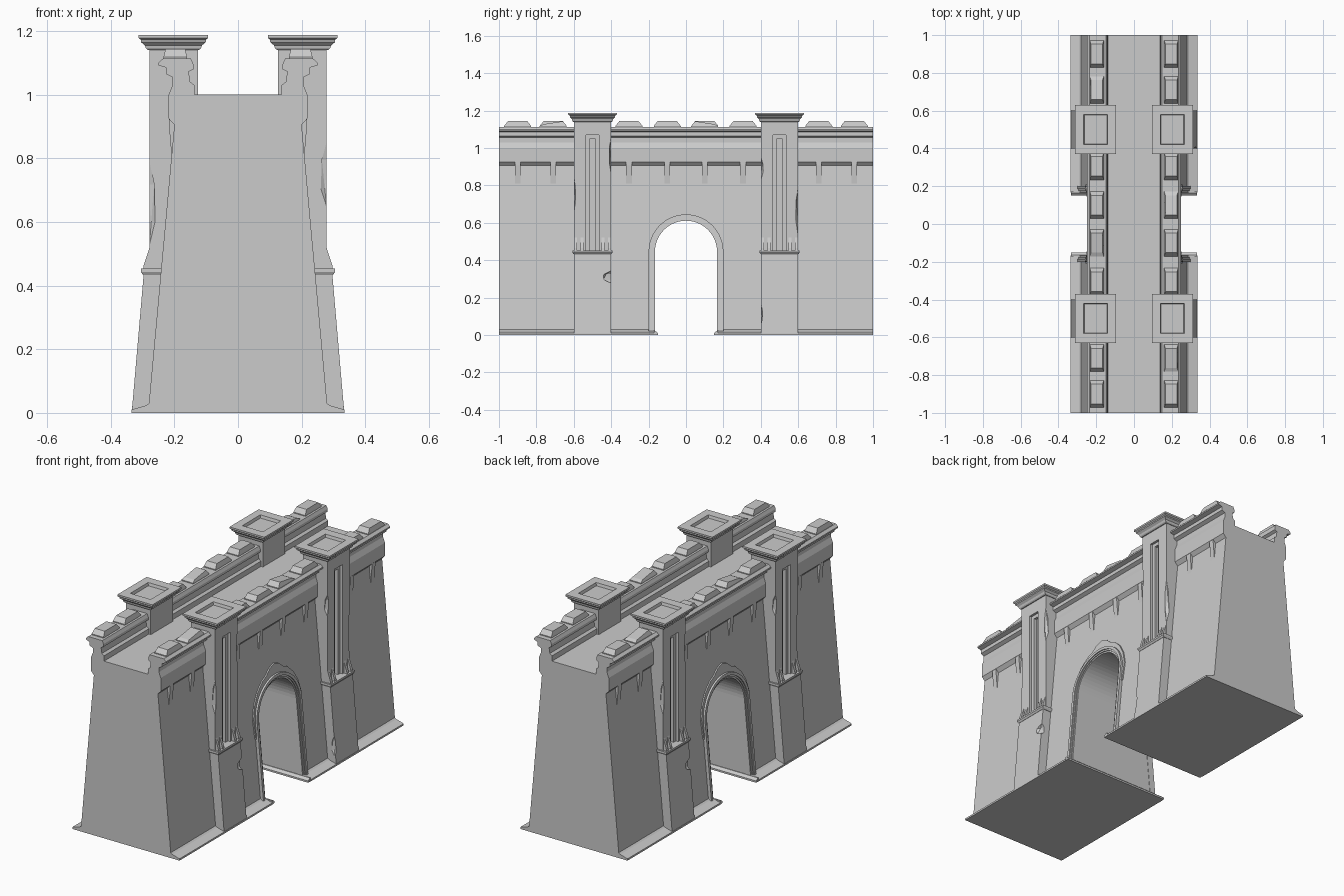
import bpy, bmesh, math
from mathutils import Vector

cube = bpy.data.objects.get("Cube")
if cube:
    bpy.data.objects.remove(cube, do_unlink=True)

stone = bpy.data.materials.new("pale_grey_stone")
stone.use_nodes = True
GREY = (0.6, 0.6, 0.6, 1)
stone.diffuse_color = GREY
stone.node_tree.nodes["Principled BSDF"].inputs["Base Color"].default_value = GREY

ORDER = {"x": lambda p, d: (d, p[0], p[1]),
         "y": lambda p, d: (p[0], d, p[1]),
         "z": lambda p, d: (p[0], p[1], d)}


def finish(name, bm):
    bmesh.ops.recalc_face_normals(bm, faces=bm.faces)
    mesh = bpy.data.meshes.new(name)
    bm.to_mesh(mesh)
    bm.free()
    mesh.materials.append(stone)
    obj = bpy.data.objects.new(name, mesh)
    bpy.context.collection.objects.link(obj)
    return obj


def prism(name, pts, start, end, axis):
    """Extrude a flat outline along one axis."""
    bm = bmesh.new()
    face = bm.faces.new([bm.verts.new(ORDER[axis](p, start)) for p in pts])
    out = bmesh.ops.extrude_face_region(bm, geom=[face])
    step = Vector(ORDER[axis]((0, 0), end - start))
    bmesh.ops.translate(bm, vec=step, verts=[v for v in out["geom"] if isinstance(v, bmesh.types.BMVert)])
    return finish(name, bm)


def stack(name, cx, cy, layers):
    """Rectangular rings (half x, half y, z) skinned in order and closed."""
    bm = bmesh.new()
    rings = [[bm.verts.new((cx + sx * hx, cy + sy * hy, z))
              for sx, sy in ((-1, -1), (1, -1), (1, 1), (-1, 1))] for hx, hy, z in layers]
    for low, high in zip(rings, rings[1:]):
        for i in range(4):
            j = (i + 1) % 4
            bm.faces.new((low[i], low[j], high[j], high[i]))
    bm.faces.new(rings[0])
    bm.faces.new(rings[-1])
    return finish(name, bm)


def opposite(obj):
    """Repeat a part on the other long side of the gate."""
    twin = obj.copy()
    twin.name = obj.name + "_opposite"
    twin.rotation_euler.z = math.pi
    bpy.context.collection.objects.link(twin)


def cut(obj, cutter):
    mod = obj.modifiers.new("cut", "BOOLEAN")
    mod.operation = "DIFFERENCE"
    mod.solver = "EXACT"
    mod.object = cutter


def wall_x(z):
    return 0.283 - 0.0914 * z


SPRING = 0.445


def arch(r, base=0.0, steps=28):
    return ([(r, base)] + [(r * math.cos(math.pi * i / steps), SPRING + r * math.sin(math.pi * i / steps))
                           for i in range(steps + 1)] + [(-r, base)])


# Main wall with plinth, overhanging frieze, parapets and walkway
half = [(0.335, 0), (0.335, 0.01), (0.29, 0.023), (0.28, 0.03), (0.2, 0.905), (0.218, 0.925),
        (0.218, 1.0), (0.206, 1.03), (0.206, 1.055), (0.226, 1.065), (0.226, 1.085), (0.25, 1.092),
        (0.25, 1.1), (0.236, 1.113), (0.148, 1.113), (0.14, 1.095), (0.14, 1.08), (0.155, 1.072),
        (0.15, 1.04), (0.137, 1.03), (0.137, 1.0)]
wall = prism("gate_wall", half + [(-x, z) for x, z in reversed(half)], -1, 1, "y")
opening = prism("opening_cutter", arch(0.168, -0.1), -0.6, 0.6, "x")
opening.hide_render = True
opening.display_type = "WIRE"
cut(wall, opening)

# Plinth returning through the passage
jamb = prism("passage_plinth", [(0.172, 0), (0.15, 0), (0.15, 0.01), (0.164, 0.022), (0.172, 0.022)],
             -0.333, 0.333, "x")
opposite(jamb)


# Stepped arch surround leaning with the wall, and its pointed hood
def leaning(name, outer, inner, depth):
    obj = prism(name, outer + inner[::-1], -0.03, depth, "x")
    for v in obj.data.vertices:
        v.co.x += wall_x(v.co.z)
    opposite(obj)


leaning("arch_outer_moulding", arch(0.2), arch(0.184), 0.018)
leaning("arch_middle_moulding", arch(0.185), arch(0.175), 0.012)
leaning("arch_inner_moulding", arch(0.176), arch(0.166), 0.006)
side = [(0.207, 0.36), (0.214, 0.47), (0.195, 0.54), (0.16, 0.6), (0.11, 0.645), (0.075, 0.66), (0.04, 0.69)]
hood = side + [(0, 0.703)] + [(-y, z) for y, z in reversed(side)]
leaning("arch_hood", hood, arch(0.19, 0.36), 0.007)

# Weathered chips to carve from the tower corners: y, z, width, height
chips = bmesh.new()
for y, z, w, h in ((-0.4, 0.31, 0.05, 0.035), (-0.4, 0.96, 0.012, 0.1), (-0.6, 0.75, 0.01, 0.1),
                   (0.4, 0.89, 0.014, 0.06), (0.6, 0.66, 0.015, 0.13), (0.4, 0.11, 0.01, 0.06)):
    for s in (1, -1):
        made = bmesh.ops.create_icosphere(chips, subdivisions=1, radius=1)["verts"]
        for v in made:
            x = 0.278 if z > 0.45 else 0.333 - 0.086 * z
            v.co = (s * (x + v.co.x * 0.02), s * (y + v.co.y * w), z + v.co.z * h)
chip_cutter = finish("chip_cutter", chips)
chip_cutter.hide_render = True
chip_cutter.display_type = "WIRE"

# Four towers
for y in (-0.5, 0.5):
    pier = prism("tower_pier", [(0.2, 0), (0.334, 0), (0.296, 0.44), (0.2, 0.44)], y - 0.1, y + 0.1, "y")
    plan = [(0.278, 0.1), (0.278, 0.034), (0.264, 0.034), (0.264, 0.013), (0.248, 0.013)]
    plan = [(0.125, 0.1)] + plan + [(x, -d) for x, d in reversed(plan)] + [(0.125, -0.1)]
    shaft = prism("tower_shaft", [(x, y + d) for x, d in plan], 0.445, 1.15, "z")
    for part in (pier, shaft):
        cut(part, chip_cutter)
    parts = [pier, shaft,
             stack("panel_head", 0.26, y, [(0.018, 0.036, 1.07), (0.018, 0.036, 1.149)]),
             stack("slot_head", 0.25, y, [(0.014, 0.014, 1.05), (0.014, 0.014, 1.149)]),
             stack("tower_ledge", 0.25, y, [(0.048, 0.102, 0.433), (0.055, 0.108, 0.443), (0.055, 0.108, 0.453)]),
             stack("tower_cap", 0.203, y,
                   [(0.08, 0.103, 1.14), (0.086, 0.108, 1.145), (0.09, 0.11, 1.155), (0.102, 0.121, 1.165),
                    (0.102, 0.121, 1.172), (0.109, 0.13, 1.178), (0.109, 0.13, 1.188),
                    (0.064, 0.08, 1.188), (0.06, 0.076, 1.172)])]
    for d in (-0.09, -0.055, 0.055, 0.09):
        parts.append(prism("ledge_spur", [(0.27, 0.45), (0.298, 0.45), (0.296, 0.465), (0.278, 0.52), (0.27, 0.52)],
                           y + d - 0.008, y + d + 0.008, "y"))
    for part in parts:
        opposite(part)

# Merlons along the parapet, some broken, and corbels under the frieze
for y in (-0.9, -0.71, -0.305, -0.1, 0.1, 0.305, 0.71, 0.9):
    merlon = stack("merlon", 0.197, y, [(0.037, 0.072, 1.105), (0.037, 0.072, 1.118),
                                        (0.031, 0.052, 1.143)])
    if y in (-0.71, 0.1):
        for v in merlon.data.vertices:
            if v.co.z > 1.13 and (v.co.y < y) == (y < 0):
                v.co.z -= 0.016
    opposite(merlon)
    corbel = prism("corbel", [(0.19, 0.925), (0.217, 0.925), (0.217, 0.905), (wall_x(0.81), 0.81), (0.19, 0.81)],
                   y - 0.015, y + 0.015, "y")
    opposite(corbel)
